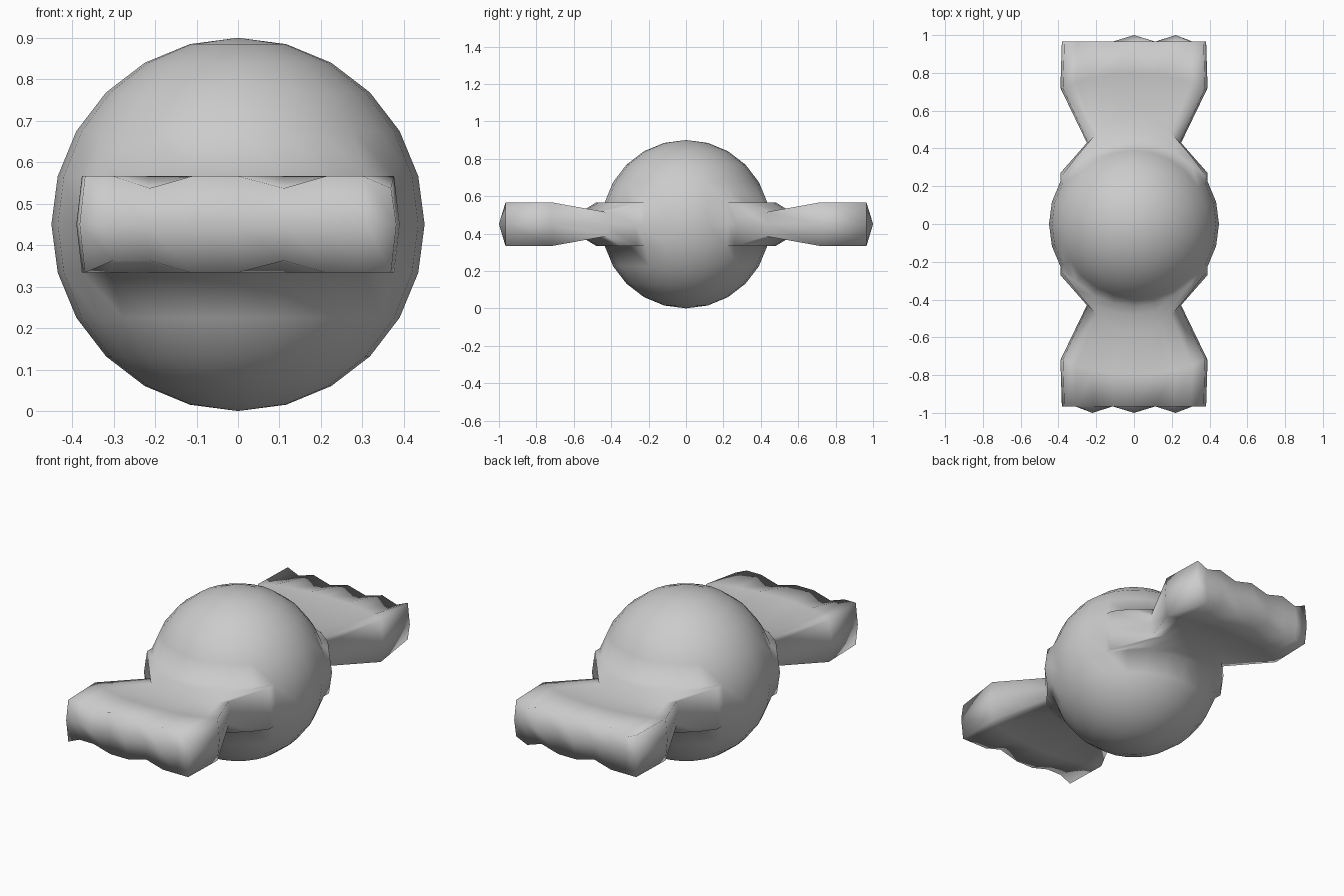
import bpy, bmesh, math

cube = bpy.data.objects.get("Cube")
if cube:
    bpy.data.objects.remove(cube, do_unlink=True)

R = 0.45
STEP = math.radians(15)

grey = bpy.data.materials.new("wrapper_grey")
grey.use_nodes = True
colour = (0.6, 0.6, 0.6, 1)
grey.diffuse_color = colour
grey.node_tree.nodes["Principled BSDF"].inputs["Base Color"].default_value = colour

# Round sweet
bm = bmesh.new()
bmesh.ops.create_uvsphere(bm, u_segments=24, v_segments=12, radius=R)

# Sections of a wrapper tail: width scale, edge distance, bulge scale, height scale
SECTIONS = [(1.0, 0.27, 1.0, 1.0), (0.64, 0.43, 0.65, 0.55),
            (1.0, 0.72, 0.35, 1.0), (0.98, 0.965, 0.0, 1.0)]


def in_tail(face, side):
    c = face.calc_center_median()
    return abs(c.z) < 0.12 and c.y * side > 0 and abs(math.atan2(c.x, c.y * side)) < 4 * STEP


def pull_tail(side, peaks, low_dips, high_dips):
    """Extrude the band of faces on one side into a pinched, flared tail."""
    faces = [f for f in bm.faces if in_tail(f, side)]
    base = None
    for n, (width, edge, bulge, height) in enumerate(SECTIONS):
        result = bmesh.ops.extrude_face_region(bm, geom=faces)["geom"]
        bmesh.ops.delete(bm, geom=[f for f in faces if f.is_valid], context="FACES")
        faces = [g for g in result if isinstance(g, bmesh.types.BMFace)]
        verts = [g for g in result if isinstance(g, bmesh.types.BMVert)]
        if n == 0:
            base = [v.co.copy() for v in verts]
            keys = {tuple(round(c, 3) for c in v.co): v.co.copy() for v in verts}
            home = {v: v.co.copy() for v in verts}
        else:
            # Match each new vertex to the one it was extruded from
            home = {v: next(b for o, b in old if (o - v.co).length < 1e-5) for v in verts}
        for v in verts:
            b = home[v]
            y = edge + (b.y * side - R / 2) * bulge
            v.co = (b.x * width, y * side, b.z * height)
            # Crumpled outer end
            if n == 3:
                column = round(math.atan2(b.x, b.y * side) / STEP)
                if abs(b.z) < 0.01 and column in peaks:
                    v.co.y = side
                if b.z < -0.01 and column in low_dips:
                    v.co.z *= 0.75
                if b.z > 0.01 and column in high_dips:
                    v.co.z *= 0.75
        old = [(v.co.copy(), home[v]) for v in verts]


pull_tail(-1, (-2, 0, 2), (-3, -2, 1), (-2, 1, 4))
pull_tail(1, (0, 2), (-1, 2, 4), (-3, -1, 1, 3))

bmesh.ops.recalc_face_normals(bm, faces=bm.faces)
for f in bm.faces:
    f.smooth = True
mesh = bpy.data.meshes.new("wrapped_sweet")
bm.to_mesh(mesh)
bm.free()
mesh.materials.append(grey)
sweet = bpy.data.objects.new("wrapped_sweet", mesh)
sweet.location.z = R
bpy.context.collection.objects.link(sweet)
